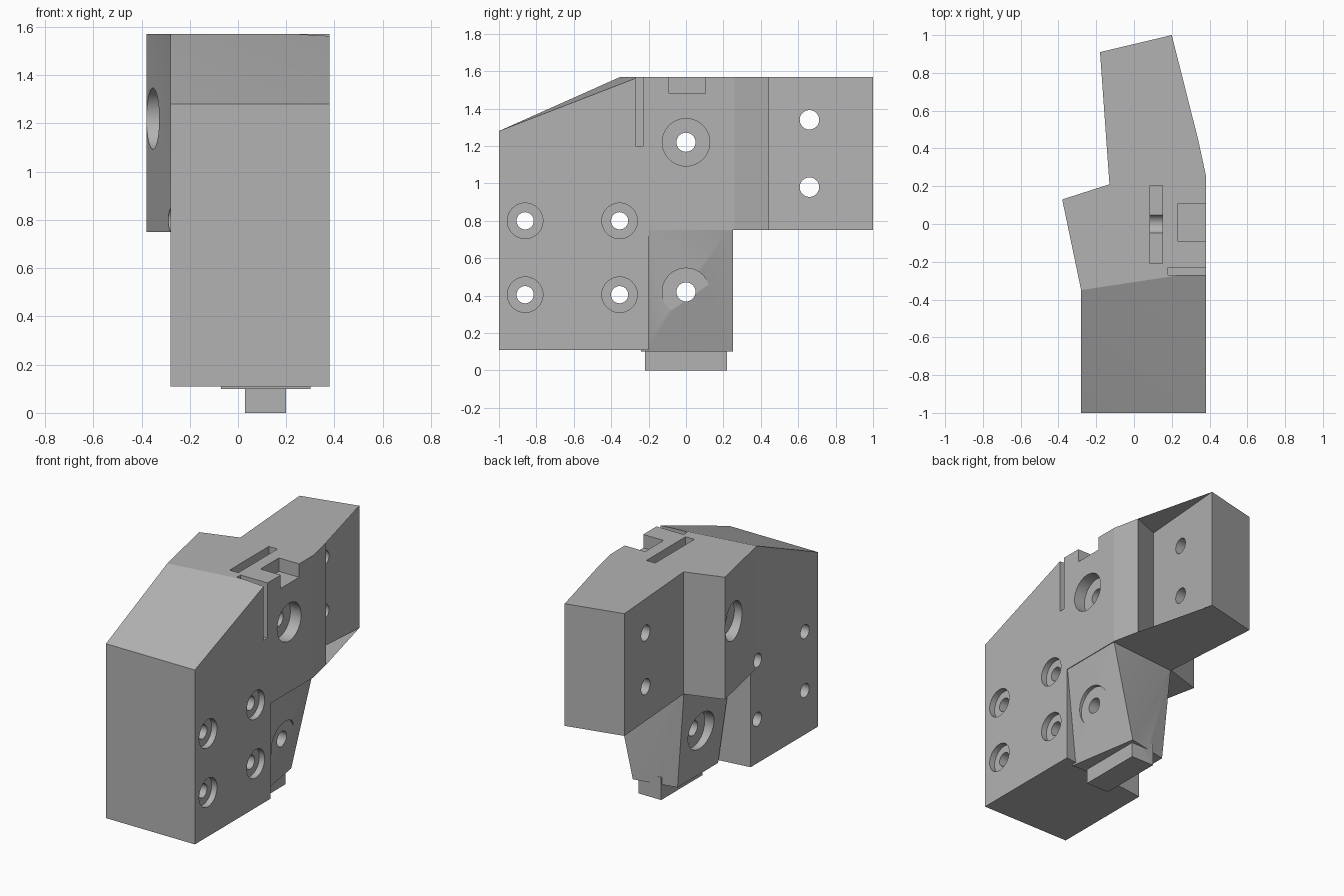
import bpy, bmesh, math
from mathutils import Matrix, Vector

cube = bpy.data.objects.get("Cube")
if cube:
    bpy.data.objects.remove(cube, do_unlink=True)

grey = bpy.data.materials.new("plain grey")
grey.use_nodes = True
colour = (0.45, 0.45, 0.45, 1)
grey.diffuse_color = colour
grey.node_tree.nodes["Principled BSDF"].inputs["Base Color"].default_value = colour


def finish(name, bm):
    bmesh.ops.recalc_face_normals(bm, faces=bm.faces)
    mesh = bpy.data.meshes.new(name)
    bm.to_mesh(mesh)
    bm.free()
    mesh.materials.append(grey)
    obj = bpy.data.objects.new(name, mesh)
    bpy.context.collection.objects.link(obj)
    return obj


def loft(name, lower, upper):
    """Solid between two matching outlines of 3D points."""
    bm = bmesh.new()
    a = [bm.verts.new(p) for p in lower]
    b = [bm.verts.new(p) for p in upper]
    bm.faces.new(a)
    bm.faces.new(b)
    n = len(a)
    for i in range(n):
        j = (i + 1) % n
        bm.faces.new((a[i], a[j], b[j], b[i]))
    bmesh.ops.triangulate(bm, faces=bm.faces)
    return finish(name, bm)


def prism(name, outline, z0, z1):
    return loft(name, [(x, y, z0) for x, y in outline], [(x, y, z1) for x, y in outline])


def box(name, x0, x1, y0, y1, z0, z1):
    return prism(name, [(x0, y0), (x1, y0), (x1, y1), (x0, y1)], z0, z1)


def bore(x0, x1, y, z, r):
    """Cylinder along x."""
    bm = bmesh.new()
    place = Matrix.Translation(Vector(((x0 + x1) / 2, y, z))) @ Matrix.Rotation(math.pi / 2, 4, "Y")
    bmesh.ops.create_cone(bm, cap_ends=True, segments=40, radius1=r, radius2=r,
                          depth=x1 - x0, matrix=place)
    return finish("bore_cutter", bm)


def combine(target, other, operation):
    mod = target.modifiers.new("combine", "BOOLEAN")
    mod.operation = operation
    mod.solver = "EXACT"
    mod.object = other
    bpy.context.view_layer.objects.active = target
    bpy.ops.object.modifier_apply(modifier=mod.name)
    bpy.data.objects.remove(other, do_unlink=True)


TOP, STEP = 1.57, 0.75

# Front block, with a slightly twisted sloping top
base = [(-0.28, -1), (0.38, -1), (0.38, -0.25), (0.38, -0.20), (-0.28, -0.285), (-0.28, -0.35)]
front_z = 1.28
body = loft("clamp_body", [(x, y, 0.11) for x, y in base],
            [(x, y, front_z if y == -1 else TOP) for x, y in base])

# Upper body with flared side and rear tail
upper_outline = [(-0.28, -0.35), (0.38, -0.25), (0.38, 0.26), (0.34, 0.445), (0.15, 0.37),
                 (0.20, 1.0), (-0.18, 0.91), (-0.13, 0.21), (-0.38, 0.13)]
combine(body, prism("upper_body", upper_outline, STEP, TOP), "UNION")

# Tapered lower column and the locating tab under it
column = loft("lower_column",
              [(-0.07, -0.24, 0.10), (0.30, -0.24, 0.10), (0.22, 0.25, 0.10), (-0.07, 0.19, 0.10)],
              [(-0.17, -0.24, 0.78), (0.379, -0.24, 0.78), (0.379, 0.25, 0.78), (-0.13, 0.205, 0.78)])
combine(body, column, "UNION")
combine(body, box("tab", 0.03, 0.20, -0.22, 0.22, 0, 0.15), "UNION")

# Top slot, top pocket and side slit
for name, size in {"top_slot": (0.085, 0.15, -0.21, 0.205, 1.2, 1.7),
                   "top_pocket": (0.23, 0.5, -0.09, 0.105, 1.48, 1.7),
                   "side_slit": (0.18, 0.5, -0.27, -0.23, 1.2, 1.7)}.items():
    combine(body, box(name, *size), "DIFFERENCE")

# Four counterbored holes through the front block
for y in (-0.86, -0.355):
    for z in (0.405, 0.80):
        combine(body, bore(-0.6, 0.6, y, z, 0.046), "DIFFERENCE")
        combine(body, bore(0.34, 0.6, y, z, 0.095), "DIFFERENCE")

# Two plain holes through the tail
for z in (0.98, 1.34):
    combine(body, bore(-0.6, 0.6, 0.66, z, 0.052), "DIFFERENCE")

# Two main holes, counterbored from both sides
for z, left, right in ((1.22, -0.27, 0.30), (0.42, -0.05, 0.325)):
    combine(body, bore(-0.6, 0.6, 0, z, 0.051), "DIFFERENCE")
    combine(body, bore(right, 0.6, 0, z, 0.127), "DIFFERENCE")
    combine(body, bore(-0.6, left, 0, z, 0.127), "DIFFERENCE")

# Smooth bores, crisp edges
bpy.ops.object.select_all(action="DESELECT")
body.select_set(True)
bpy.context.view_layer.objects.active = body
bpy.ops.object.shade_smooth_by_angle(angle=math.radians(12))
